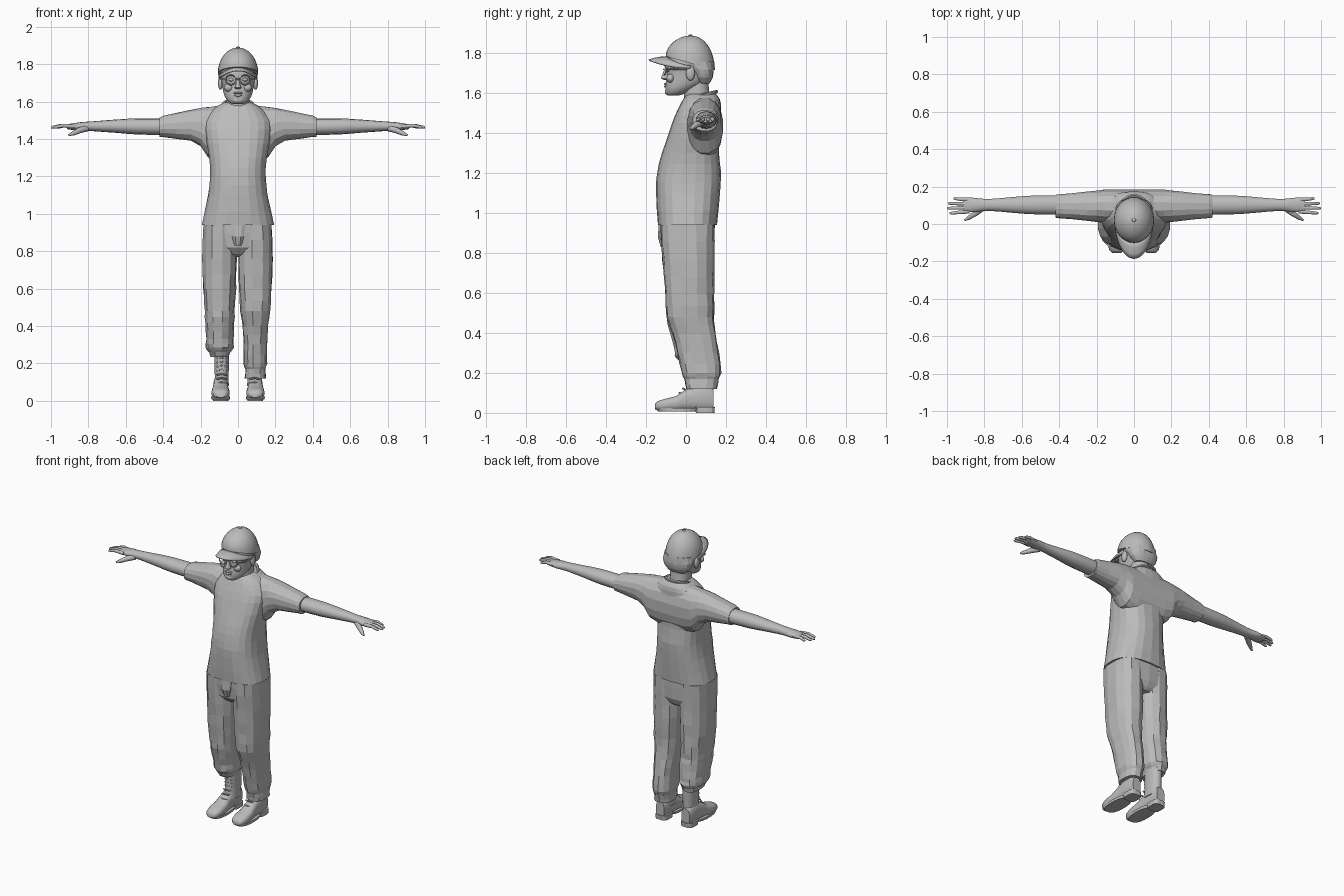
import bpy, bmesh, random
from math import sin, cos, pi, radians
from mathutils import Vector

random.seed(4)
cube = bpy.data.objects.get("Cube")
if cube:
    bpy.data.objects.remove(cube)

COLOUR = (.5, .5, .5, 1)
SIDES = {"left": 1, "right": -1}
FOOT, ARM_DEPTH = .093, .105    # offset of legs from the middle, and of arms from the front

grey = bpy.data.materials.new("plain_grey")
grey.use_nodes = True
grey.diffuse_color = COLOUR
grey.node_tree.nodes["Principled BSDF"].inputs["Base Color"].default_value = COLOUR


def finish(name, bm, smooth=None):
    bmesh.ops.recalc_face_normals(bm, faces=bm.faces)
    mesh = bpy.data.meshes.new(name)
    bm.to_mesh(mesh)
    bm.free()
    mesh.materials.append(grey)
    ob = bpy.data.objects.new(name, mesh)
    bpy.context.collection.objects.link(ob)
    if smooth:
        bpy.ops.object.select_all(action='DESELECT')
        ob.select_set(True)
        bpy.context.view_layer.objects.active = ob
        bpy.ops.object.shade_smooth_by_angle(angle=radians(smooth))
    return ob


def circle(n):
    return [2 * pi * (i + .5) / n for i in range(n)]


def skin(name, rings, smooth=None):
    """Closed skin over a list of equal rings of points."""
    bm = bmesh.new()
    rings = [[bm.verts.new(p) for p in ring] for ring in rings]
    for low, high in zip(rings, rings[1:]):
        for i in range(len(low)):
            j = (i + 1) % len(low)
            bm.faces.new((low[i], low[j], high[j], high[i]))
    bm.faces.new(rings[0])
    bm.faces.new(rings[-1])
    return finish(name, bm, smooth)


def resample(rows, steps):
    """Flowing curve through the rows, with extra rows between them."""
    rows = [Vector(r) for r in rows]
    result = []
    for k in range(len(rows) - 1):
        a, b = rows[k], rows[k + 1]
        before, after = rows[max(k - 1, 0)], rows[min(k + 2, len(rows) - 1)]
        for i in range(steps):
            t = i / steps
            bend = (b - before) * (1 - t) - (after - a) * t
            result.append(a.lerp(b, t * t * (3 - 2 * t)) + bend * t * (1 - t) / 2)
    return result + [rows[-1]]


def signed_power(value, power):
    return abs(value) ** (2 / power) * (1 if value > 0 else -1)


def loft(name, axis, rows, centre=0, n=16, power=2.3, side=1, crease=0, smooth=None, steps=1):
    """Rows are (station, half width, low, high); widths lie about the centre."""
    rows = resample(rows, steps)
    rings = []
    for k, (station, half, low, high) in enumerate(rows):
        ring = []
        for t in circle(n):
            fold = 1 + crease * random.uniform(-1, 1) * (0 < k < len(rows) - 1)
            p = [centre + half * fold * signed_power(cos(t), power),
                 (low + high) / 2 + fold * signed_power(sin(t), power) * (high - low) / 2]
            p.insert("xyz".index(axis), station)
            ring.append((p[0] * side, p[1], p[2]))
        rings.append(ring)
    return skin(name, rings, smooth)


def tube(name, points, radii, n=8, side=1):
    """Round limb through a few points."""
    pts = [Vector((x * side, y, z)) for x, y, z in points]
    rings = []
    for k, (p, r) in enumerate(zip(pts, radii)):
        along = pts[min(k + 1, len(pts) - 1)] - pts[max(k - 1, 0)]
        turn = along.to_track_quat('Z', 'Y')
        rings.append([p + turn @ Vector((r * cos(t), r * sin(t), 0)) for t in circle(n)])
    return skin(name, rings, 50)


def wire(name, points, radius, side=1):
    return tube(name, points, [radius] * len(points), 6, side)


def ball(name, centre, size):
    bm = bmesh.new()
    bmesh.ops.create_uvsphere(bm, u_segments=12, v_segments=8, radius=1)
    bmesh.ops.scale(bm, vec=size, verts=bm.verts)
    bmesh.ops.translate(bm, vec=centre, verts=bm.verts)
    return finish(name, bm, 60)


# Shirt body, and one yoke running from sleeve to sleeve
loft("shirt_body", 'z', [
    (.94, .195, -.14, .155), (1.1, .16, -.15, .17), (1.2, .15, -.145, .175), (1.3, .155, -.12, .165),
    (1.45, .18, -.07, .17), (1.52, .165, -.04, .175), (1.57, .12, -.015, .17), (1.595, .075, .005, .15)],
    n=22, power=2.5, crease=.008, steps=2)
sleeve = [(.42, .062, 1.41, 1.515), (.4, .065, 1.41, 1.525), (.33, .07, 1.4, 1.54), (.25, .08, 1.39, 1.557),
          (.2, .085, 1.36, 1.567), (.16, .09, 1.3, 1.572), (.1, .09, 1.28, 1.58)]
mirrored = [(-x, *rest) for x, *rest in reversed(sleeve)]
loft("shirt_sleeves", 'x', sleeve + mirrored, centre=ARM_DEPTH - .01, crease=.012)

# Neck and collar
loft("neck", 'z', [(1.5, .07, 0, .14), (1.58, .063, -.01, .12), (1.7, .06, -.01, .11)], smooth=60, steps=3)
wire("collar", [(.077 * cos(t), .075 + .078 * sin(t), 1.588 + .02 * sin(t))
                for t in circle(20) + circle(20)[:1]], .009)

# Head and face
loft("head", 'z', [
    (1.588, .03, -.09, -.04), (1.6, .052, -.1, 0), (1.625, .07, -.104, .05), (1.655, .08, -.102, .1),
    (1.7, .087, -.095, .125), (1.74, .093, -.1, .13), (1.79, .09, -.085, .13)],
    n=24, power=2.2, smooth=50, steps=2)
loft("hair", 'z', [(1.65, .062, .06, .118), (1.68, .088, .04, .134), (1.72, .1, .01, .14), (1.76, .1, -.05, .14)],
     n=18, crease=.02, steps=2)
loft("nose", 'z', [(1.666, .012, -.11, -.08), (1.674, .019, -.126, -.08), (1.69, .012, -.12, -.08),
                   (1.73, .007, -.104, -.08)], n=10, smooth=60)
ball("upper_lip", (0, -.1, 1.646), (.026, .01, .006))
ball("lower_lip", (0, -.1, 1.634), (.022, .01, .007))
ball("chin", (0, -.09, 1.608), (.032, .016, .018))
for word, s in SIDES.items():
    ball(word + "_ear", (s * .094, .022, 1.7), (.013, .023, .037))
    ball(word + "_eye", (s * .036, -.088, 1.717), (.015, .01, .009))
    ball(word + "_cheek", (s * .05, -.078, 1.675), (.025, .02, .022))
    wire(word + "_glasses_rim", [(.038 + .028 * cos(t), -.112 + .012 * abs(cos(t)), 1.716 + .026 * sin(t))
                                 for t in circle(16) + circle(16)[:1]], .0035, s)
    wire(word + "_glasses_arm", [(.066, -.1, 1.72), (.092, -.07, 1.72), (.1, .02, 1.72)], .003, s)
wire("glasses_bridge", [(-.012, -.112, 1.72), (.012, -.112, 1.72)], .0035)

# Cap dome sloping down to the back, with button and brim
bm = bmesh.new()
bmesh.ops.create_uvsphere(bm, u_segments=24, v_segments=16, radius=1)
bmesh.ops.delete(bm, geom=[v for v in bm.verts if v.co.z < -.01], context='VERTS')
for v in bm.verts:
    x, y, z = v.co
    low = 1.75 - .035 * y
    v.co = (.108 * x, .022 + .123 * y, low + (1.889 - low) * z)
bmesh.ops.holes_fill(bm, edges=[e for e in bm.edges if e.is_boundary])
finish("cap_dome", bm, 50)
ball("cap_button", (0, .022, 1.889), (.011, .011, .005))
bm = bmesh.new()
columns = []
for i in range(15):
    t = pi + pi * i / 14
    columns.append([bm.verts.new((.104 * cos(t), .022 + (.117 + .092 * f) * sin(t),
                                  1.785 - .045 * cos(t) ** 2 - .016 * f * f)) for f in (0, .35, .7, 1)])
for a, b in zip(columns, columns[1:]):
    for j in range(len(a) - 1):
        bm.faces.new((a[j], a[j + 1], b[j + 1], b[j]))
brim = finish("cap_brim", bm, 50)
brim.modifiers.new("thickness", 'SOLIDIFY').thickness = .007

# Arms and hands
for word, s in SIDES.items():
    loft(word + "_arm", 'x', [
        (.36, .053, 1.42, 1.51), (.54, .051, 1.424, 1.51), (.64, .044, 1.432, 1.505), (.78, .032, 1.442, 1.494),
        (.85, .039, 1.444, 1.489), (.915, .04, 1.453, 1.478)],
        centre=ARM_DEPTH - .003, n=14, power=2.1, side=s, smooth=40, steps=2)
    for k, (finger, reach) in enumerate({"index": .985, "middle": 1, "ring": .993, "little": .965}.items()):
        base, tip = .066 + .021 * k, .058 + .026 * k
        tube(f"{word}_{finger}_finger", [
            (.88, base, 1.467), ((reach + .89) / 2, (tip + base) / 2, 1.472),
            (reach - .008, tip, 1.463), (reach, tip, 1.461)], [.011, .01, .008, .004], side=s)
    tube(word + "_thumb", [(.81, .085, 1.457), (.85, .055, 1.445), (.885, .032, 1.428), (.905, .02, 1.42)],
         [.018, .016, .011, .005], side=s)

# Trousers: hips, a fly panel and two legs with different hems
loft("trouser_hips", 'z', [(.77, .09, -.06, .11), (.82, .17, -.115, .14), (.97, .172, -.13, .145)],
     n=18, power=2.6, crease=.01, steps=2)
loft("fly_panel", 'z', [(.83, .02, -.128, -.08), (.88, .035, -.142, -.1), (.95, .045, -.138, -.1)], n=8)
thigh = [(.94, .088, -.128, .142), (.76, .093, -.118, .142), (.6, .088, -.105, .14), (.48, .08, -.095, .14)]
left_shin = [(.4, .07, -.07, .15), (.3, .063, -.043, .166), (.2, .063, -.02, .176), (.17, .055, -.01, .165),
             (.12, .058, 0, .155)]
right_shin = [(.42, .08, -.085, .145), (.33, .073, -.06, .155), (.285, .076, -.055, .16), (.26, .057, -.035, .15),
              (.235, .05, -.02, .145)]
for word, shin, middle in (("left", left_shin, FOOT), ("right", right_shin, FOOT + .006)):
    loft(word + "_trouser_leg", 'z', thigh + shin, centre=middle, n=13, power=2.5, side=SIDES[word],
         crease=.035, steps=2)

# Boots
for word, s in SIDES.items():
    loft(word + "_boot_foot", 'y', [
        (-.155, .024, .018, .045), (-.14, .04, .012, .06), (-.1, .049, .01, .072), (-.05, .047, .01, .084),
        (-.01, .041, .012, .112), (.05, .039, .012, .14), (.11, .038, .012, .14), (.138, .03, .012, .12)],
        centre=FOOT, power=2.6, side=s, smooth=45)
    loft(word + "_boot_sole", 'z', [(.008, .05, -.14, .06), (.024, .051, -.157, .08)],
         centre=FOOT, n=20, power=2.6, side=s)
    loft(word + "_boot_heel", 'z', [(0, .042, .05, .142), (.03, .042, .04, .145)], centre=FOOT, power=3.5, side=s)
    loft(word + "_boot_shaft", 'z', [(.08, .039, -.01, .135), (.13, .038, .01, .135), (.27, .04, .01, .14)],
         centre=FOOT - .006, n=14, side=s, smooth=40, steps=2)
    for k in range(7):
        z, y = .095 + .022 * k, min(.014, -.03 + .016 * k)
        wire(f"{word}_boot_lace_{k + 1}", [(.062, y + .01, z), (.088, y - .002, z + .005), (.112, y + .01, z)], .005, s)
